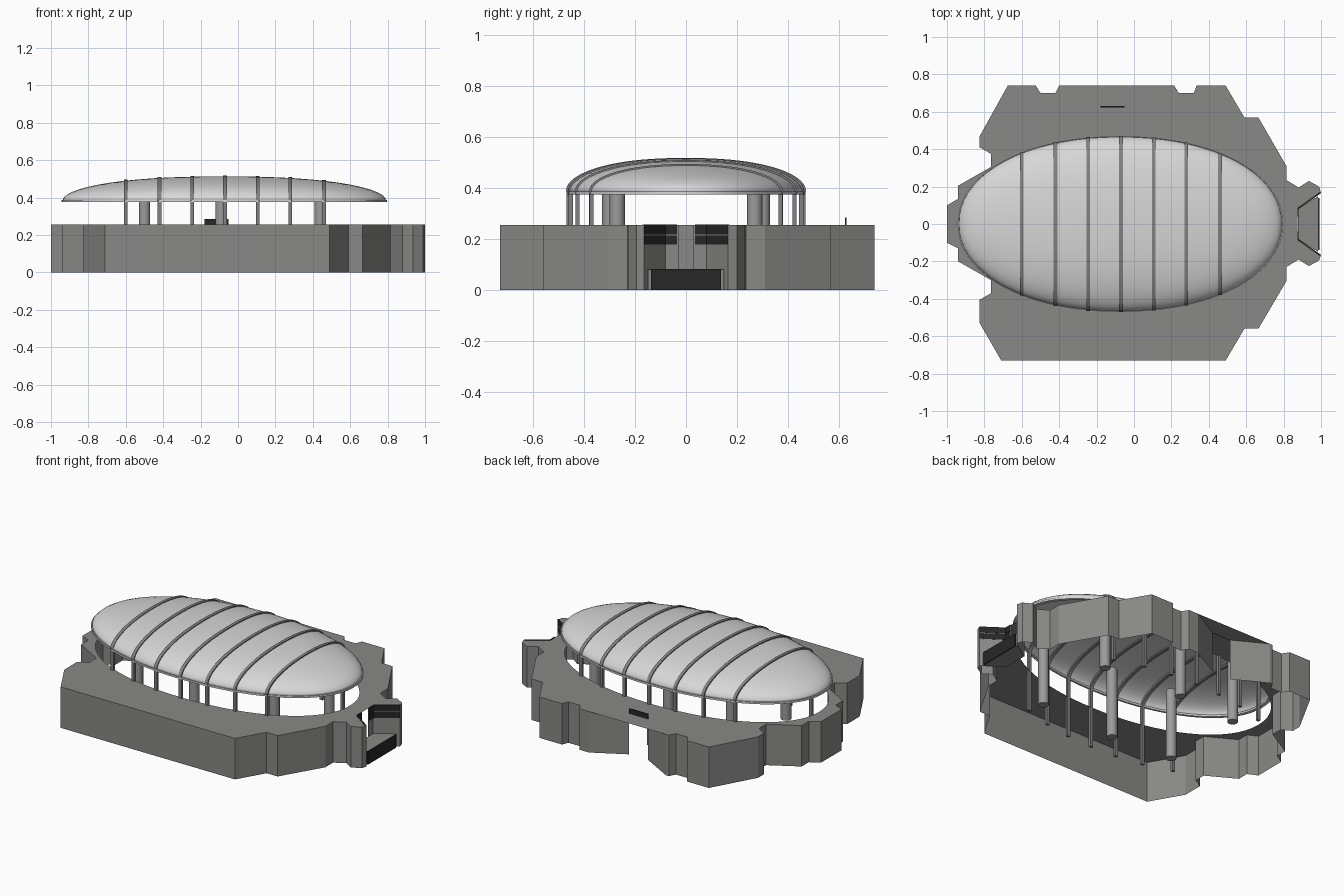
import bpy, bmesh, math

if "Cube" in bpy.data.objects:
    bpy.data.objects.remove(bpy.data.objects["Cube"])

def material(name, c):
    m = bpy.data.materials.new(name)
    m.diffuse_color = (c[0], c[1], c[2], 1)
    m.use_nodes = True
    m.node_tree.nodes["Principled BSDF"].inputs["Base Color"].default_value = m.diffuse_color
    return m

CONCRETE = material("concrete grey", (0.25, 0.25, 0.245))
SHELL = material("pale roof", (0.68, 0.68, 0.68))
STEEL = material("rib grey", (0.22, 0.22, 0.22))
COLUMN = material("column grey", (0.33, 0.33, 0.33))
DARK = material("dark panel", (0.02, 0.02, 0.02))

def finish(name, bm, mat, smooth=False, fix=True):
    if fix:
        bmesh.ops.recalc_face_normals(bm, faces=bm.faces)
    me = bpy.data.meshes.new(name)
    bm.to_mesh(me)
    bm.free()
    me.materials.append(mat)
    ob = bpy.data.objects.new(name, me)
    bpy.context.collection.objects.link(ob)
    if smooth:
        bpy.ops.object.select_all(action='DESELECT')
        ob.select_set(True)
        bpy.context.view_layer.objects.active = ob
        bpy.ops.object.shade_smooth_by_angle(angle=math.radians(35))
    return ob

def sweep(name, sections, mat, closed=False, smooth=False):
    """Skin a list of equal cross-sections."""
    bm = bmesh.new()
    rings = [[bm.verts.new(p) for p in s] for s in sections]
    n = len(rings[0])
    for i in range(len(rings) - (0 if closed else 1)):
        a, b = rings[i], rings[(i + 1) % len(rings)]
        for j in range(n):
            k = (j + 1) % n
            bm.faces.new((a[j], a[k], b[k], b[j]))
    if not closed:
        bm.faces.new(rings[0])
        bm.faces.new(rings[-1])
    return finish(name, bm, mat, smooth)

def box(name, x0, x1, y0, y1, z0, z1, mat):
    return sweep(name, [[(x0, y0, z), (x1, y0, z), (x1, y1, z), (x0, y1, z)] for z in (z0, z1)], mat)

def cylinder(name, x, y, r, z0, z1, mat, n=20):
    ring = [(x + r * math.cos(2 * math.pi * i / n), y + r * math.sin(2 * math.pi * i / n)) for i in range(n)]
    return sweep(name, [[(a, b, z) for a, b in ring] for z in (z0, z1)], mat, smooth=True)

# Roof shape: a flattened superellipse dome
CX, A, B, RIM, RISE, P = -0.073, 0.865, 0.467, 0.383, 0.13, 2.1

def half_width(x):
    return B * max(0, 1 - abs((x - CX) / A) ** P) ** (1 / P)

def rim_point(i, n, k=1.0):
    t = 2 * math.pi * i / n
    c, s = math.cos(t), math.sin(t)
    return (CX + k * A * math.copysign(abs(c) ** (2 / P), c),
            k * B * math.copysign(abs(s) ** (2 / P), s))

def dome_z(k):
    return RIM + RISE * max(0, 1 - k ** 2.3) ** 0.5

# Base outline, counter-clockwise from the entrance
BACK_RIGHT = [(.875, .03), (.875, .08), (1, .165), (.99, .2), (.935, .23), (.88, .195),
              (.815, .235), (.815, .31), (.665, .57), (.59, .57), (.49, .74), (.335, .74),
              (.32, .70), (.24, .70), (.215, .74), (.15, .74)]
BACK_LEFT = [(-.38, .74), (-.40, .74), (-.42, .70), (-.50, .70), (-.525, .74), (-.675, .74),
             (-.825, .47), (-.825, .41), (-.765, .375), (-.765, .305), (-.94, .205),
             (-.94, .135), (-1, .10)]
FRONT = [(-1, -.10), (-.94, -.13), (-.94, -.2), (-.765, -.30), (-.765, -.37), (-.825, -.405),
         (-.825, -.53), (-.71, -.73), (.49, -.73), (.59, -.56), (.665, -.56), (.815, -.305),
         (.815, -.23), (.88, -.19), (.935, -.225), (.99, -.195), (1, -.165), (.875, -.08),
         (.875, -.03)]
TOP = 0.255

# Outer walls: open sheets, with door gaps at the back recess and the entrance
bm = bmesh.new()
for path in (BACK_RIGHT + [(-.05, .63)], [(-.18, .63)] + BACK_LEFT + FRONT):
    lo = [bm.verts.new((x, y, 0)) for x, y in path]
    hi = [bm.verts.new((x, y, TOP)) for x, y in path]
    for i in range(len(path) - 1):
        bm.faces.new((lo[i], lo[i + 1], hi[i + 1], hi[i]))
finish("outer_walls", bm, CONCRETE, fix=False)

# Deck with an oval opening
bm = bmesh.new()
edges = []
for loop in (BACK_RIGHT + BACK_LEFT + FRONT, [rim_point(i, 64, 0.975) for i in range(64)]):
    vs = [bm.verts.new((x, y, TOP)) for x, y in loop]
    edges += [bm.edges.new((vs[i], vs[(i + 1) % len(vs)])) for i in range(len(vs))]
bmesh.ops.triangle_fill(bm, use_beauty=True, use_dissolve=False, edges=edges, normal=(0, 0, 1))
for f in bm.faces:
    f.normal_update()
    if f.normal.z < 0:
        f.normal_flip()
finish("deck", bm, CONCRETE, fix=False)

# Roof shell
N, M = 72, 14
bm = bmesh.new()
apex = bm.verts.new((CX, 0, dome_z(0)))
prev = None
for j in range(1, M + 1):
    k = math.sin(j / M * math.pi / 2)
    ring = [bm.verts.new((*rim_point(i, N, k), dome_z(k))) for i in range(N)]
    for i in range(N):
        h = (i + 1) % N
        if prev:
            bm.faces.new((prev[i], ring[i], ring[h], prev[h]))
        else:
            bm.faces.new((apex, ring[i], ring[h]))
    prev = ring
roof = finish("roof_shell", bm, SHELL, smooth=True)
mod = roof.modifiers.new("thickness", 'SOLIDIFY')
mod.thickness = 0.006

# Roof rim lip
sections = []
for i in range(N):
    (xo, yo), (xi, yi) = rim_point(i, N, 1.006), rim_point(i, N, 0.98)
    sections.append([(xo, yo, .375), (xo, yo, .386), (xi, yi, .386), (xi, yi, .375)])
sweep("roof_rim", sections, SHELL, closed=True, smooth=True)

# Ribs over the roof, with a thin post at each end
for n, x in enumerate((-.60, -.42, -.245, -.07, .105, .28, .46)):
    w = half_width(x)
    u = abs((x - CX) / A)
    sections = []
    for i in range(33):
        y = w * math.sin(math.pi * (i / 32 - 0.5))
        k = min(1, (u ** P + abs(y / B) ** P) ** (1 / P))
        z = dome_z(k)
        sections.append([(x - .01, y * 1.01, z + .005), (x + .01, y * 1.01, z + .005),
                         (x + .01, y * .97, z - .014), (x - .01, y * .97, z - .014)])
    sweep(f"roof_rib_{n}", sections, STEEL, smooth=True)
    for s in (-1, 1):
        y = s * (w - .006)
        box(f"rim_post_{n}_{s}", x - .01, x + .01, y - .008, y + .008, 0, RIM, STEEL)

# Thick round columns
for n, (x, y) in enumerate(((-.5, .27), (-.09, .30), (.44, .27))):
    for s in (-1, 1):
        cylinder(f"column_{n}_{s}", x, s * y, .03, 0, .44, COLUMN)

# Entrance: dark folded panels, raised landing with a dark front
for s in (-1, 1):
    path = [(1, .165), (.88, .08), (.88, .035)]
    for n, (z0, z1) in enumerate(((.178, .214), (.218, TOP + .002))):
        sweep(f"entrance_panel_{s}_{n}",
              [[(x, s * y, z0), (x - .007, s * (y + .006), z0),
                (x - .007, s * (y + .006), z1), (x, s * y, z1)] for x, y in path], DARK)
sweep("entrance_landing", [[(.876, -.078, z), (.985, -.15, z), (.985, .15, z), (.876, .078, z)]
                           for z in (0, .08)], CONCRETE)
box("entrance_step_front", .985, .992, -.138, .138, 0, .081, DARK)

# Plain board above the back doorway
box("back_door_board", -.18, -.05, .624, .631, TOP, .285, DARK)
